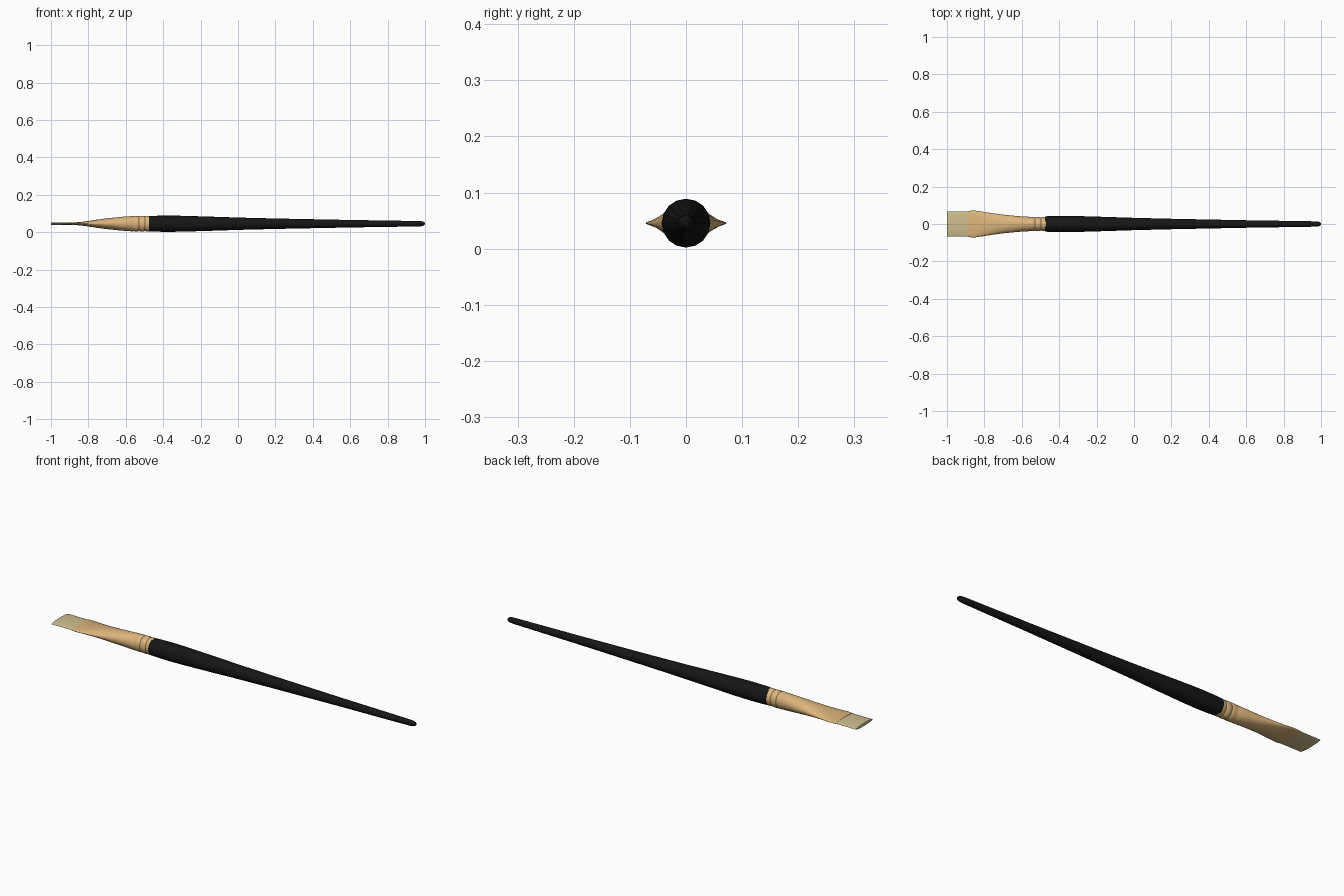
import bpy, bmesh, math

if "Cube" in bpy.data.objects:
    bpy.data.objects.remove(bpy.data.objects["Cube"])

ZC = 0.0455  # height of the brush axis


def material(name, rgb):
    m = bpy.data.materials.new(name)
    m.diffuse_color = (*rgb, 1)
    m.use_nodes = True
    m.node_tree.nodes["Principled BSDF"].inputs["Base Color"].default_value = m.diffuse_color
    return m


def loft(name, sections, sides, mat, power=1.0, angle=40):
    """Skin oval rings along x; each section is (x, half width y, half height z)."""
    bm = bmesh.new()
    rings = []
    for x, ry, rz in sections:
        ring = []
        for i in range(sides):
            a = 2 * math.pi * i / sides
            s = math.sin(a)
            z = math.copysign(abs(s) ** power, s) * rz
            ring.append(bm.verts.new((x, math.cos(a) * ry, ZC + z)))
        rings.append(ring)
    for r0, r1 in zip(rings, rings[1:]):
        for i in range(sides):
            j = (i + 1) % sides
            bm.faces.new((r0[i], r0[j], r1[j], r1[i]))
    bm.faces.new(rings[0])
    bm.faces.new(rings[-1])
    bmesh.ops.recalc_face_normals(bm, faces=bm.faces)
    me = bpy.data.meshes.new(name)
    bm.to_mesh(me)
    bm.free()
    me.materials.append(mat)
    ob = bpy.data.objects.new(name, me)
    bpy.context.collection.objects.link(ob)
    bpy.ops.object.select_all(action='DESELECT')
    ob.select_set(True)
    bpy.context.view_layer.objects.active = ob
    bpy.ops.object.shade_smooth_by_angle(angle=math.radians(angle))
    return ob


black = material("black_lacquer", (0.008, 0.008, 0.008))
copper = material("copper", (0.72, 0.46, 0.20))
hair = material("hair", (0.62, 0.52, 0.27))

# Long tapering handle with a rounded tip
handle = [(-0.476, 0.041), (-0.44, 0.0425), (-0.38, 0.0435), (-0.30, 0.0425),
          (-0.15, 0.038), (0.0, 0.033), (0.2, 0.028), (0.4, 0.024),
          (0.6, 0.020), (0.8, 0.017), (0.96, 0.0145), (0.98, 0.0135),
          (0.993, 0.010), (1.0, 0.004)]
loft("handle", [(x, r, r) for x, r in handle], 16, black)

# Ferrule: round with crimped grooves at the handle, flattened at the hair
ferrule = [(-0.470, 0.038, 0.041), (-0.488, 0.038, 0.042), (-0.496, 0.035, 0.039),
           (-0.504, 0.038, 0.0425), (-0.520, 0.038, 0.0425), (-0.528, 0.035, 0.039),
           (-0.536, 0.038, 0.0425), (-0.550, 0.038, 0.042), (-0.558, 0.0365, 0.040),
           (-0.566, 0.039, 0.041), (-0.62, 0.042, 0.037), (-0.70, 0.050, 0.029),
           (-0.76, 0.058, 0.021), (-0.81, 0.066, 0.013), (-0.845, 0.071, 0.009),
           (-0.865, 0.072, 0.0075), (-0.888, 0.069, 0.007)]
loft("ferrule", ferrule, 32, copper)

# Flat hair tuft with a straight cut end
tuft = [(-0.86, 0.067, 0.006), (-0.90, 0.068, 0.0065),
        (-0.95, 0.068, 0.007), (-1.0, 0.068, 0.0075)]
loft("bristles", tuft, 32, hair, power=1.2)
